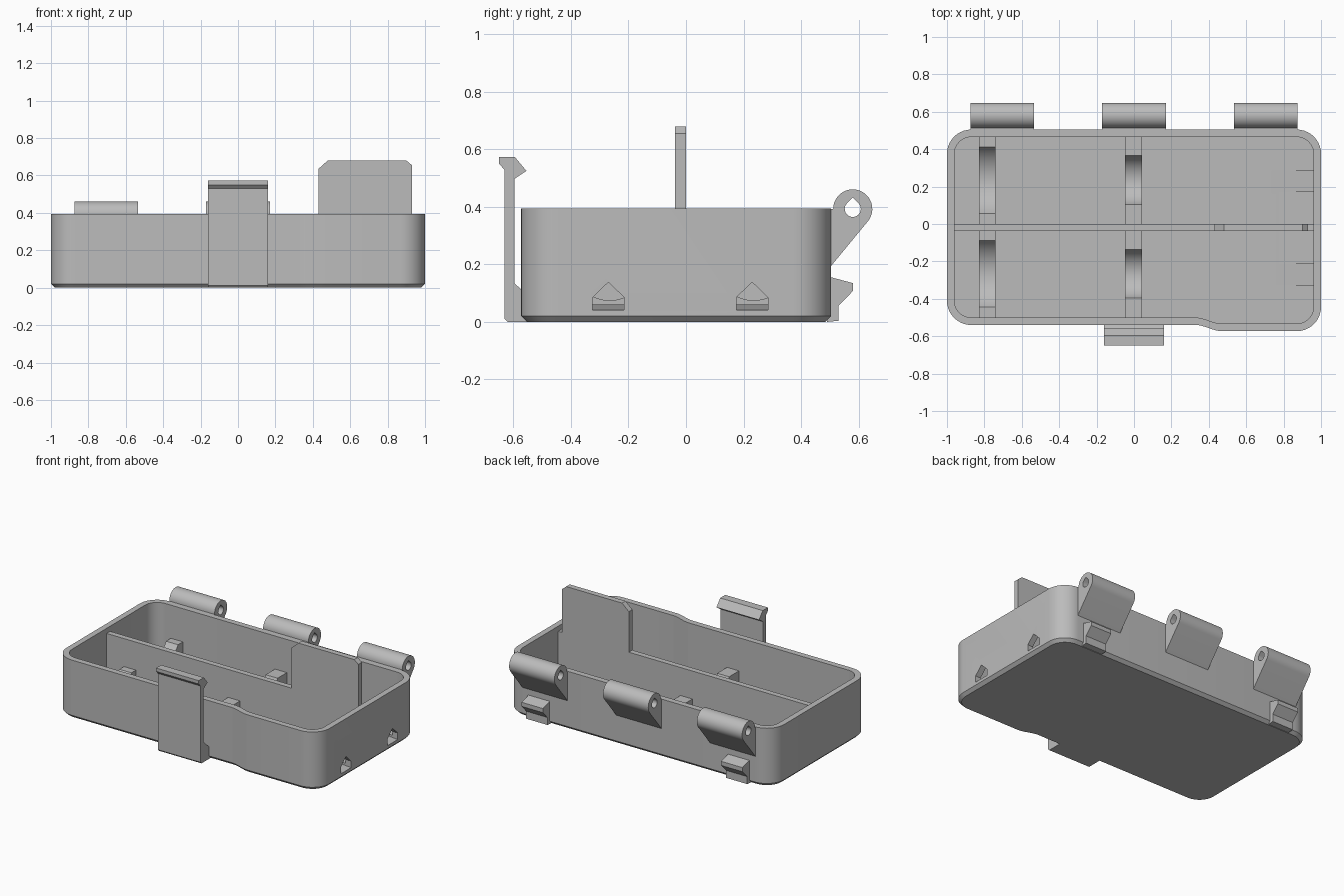
import bpy, bmesh
from math import cos, sin, pi, asin, radians

cube = bpy.data.objects.get("Cube")
if cube:
    bpy.data.objects.remove(cube, do_unlink=True)

grey = bpy.data.materials.new("plain_grey")
grey.use_nodes = True
colour = (0.5, 0.5, 0.5, 1)
grey.diffuse_color = colour
grey.node_tree.nodes["Principled BSDF"].inputs["Base Color"].default_value = colour

RIM, FLOOR, BACK, FRONT = 0.395, 0.06, 0.505, -0.54


def finish(name, bm):
    bmesh.ops.recalc_face_normals(bm, faces=bm.faces)
    mesh = bpy.data.meshes.new(name)
    bm.to_mesh(mesh)
    bm.free()
    mesh.materials.append(grey)
    obj = bpy.data.objects.new(name, mesh)
    bpy.context.collection.objects.link(obj)
    return obj


def activate(obj):
    bpy.ops.object.select_all(action='DESELECT')
    obj.select_set(True)
    bpy.context.view_layer.objects.active = obj


def smooth(obj):
    activate(obj)
    bpy.ops.object.shade_smooth_by_angle(angle=radians(25))


def loft(name, rings):
    """Skin equal rings of points and cap both ends."""
    bm = bmesh.new()
    loops = [[bm.verts.new(p) for p in ring] for ring in rings]
    n = len(loops[0])
    for a, b in zip(loops, loops[1:]):
        for i in range(n):
            j = (i + 1) % n
            bm.faces.new((a[i], a[j], b[j], b[i]))
    bm.faces.new(loops[0])
    bm.faces.new(loops[-1])
    return finish(name, bm)


def prism_x(name, profile, x0, x1):
    """Extrude a (y, z) profile along x."""
    return loft(name, [[(x, y, z) for y, z in profile] for x in (x0, x1)])


def arc(cx, cy, r, a0, a1, n):
    return [(cx + r * cos(radians(a0 + (a1 - a0) * i / n)),
             cy + r * sin(radians(a0 + (a1 - a0) * i / n))) for i in range(n + 1)]


def cut(obj, cutter):
    mod = obj.modifiers.new("cut", 'BOOLEAN')
    mod.operation, mod.solver, mod.object = 'DIFFERENCE', 'EXACT', cutter
    activate(obj)
    bpy.ops.object.modifier_apply(modifier=mod.name)
    bpy.data.objects.remove(cutter, do_unlink=True)


# Tray outline: rounded rectangle whose front steps out on one side
def outline(inset, z):
    r = 0.13
    bulge = FRONT - 0.033
    pts = arc(1 - r, BACK - r, r - inset, 0, 90, 10)
    pts += arc(r - 1, BACK - r, r - inset, 90, 180, 10)
    pts += arc(r - 1, FRONT + r, r - inset, 180, 270, 10)
    for i in range(9):
        t = i / 8
        pts.append((0.33 + 0.14 * t,
                    FRONT + inset + (bulge - FRONT) * t * t * (3 - 2 * t)))
    pts += arc(1 - r, bulge + r, r - inset, 270, 360, 10)
    return [(x, y, z) for x, y in pts]


tray = loft("tray", [outline(0.02, 0), outline(0, 0.02), outline(0, RIM),
                     outline(0.04, RIM), outline(0.04, FLOOR)])

# Peaked openings in the end wall, each with a shallow floor ramp
for yc in (-0.27, 0.23):
    def opening(x, bottom):
        return [(x, yc - 0.055, bottom), (x, yc + 0.055, bottom),
                (x, yc + 0.055, 0.085), (x, yc, 0.138), (x, yc - 0.055, 0.085)]
    cut(tray, loft("opening_cutter", [opening(0.77, FLOOR), opening(1.02, 0.039)]))
smooth(tray)

# Lengthwise divider with a tall chamfered tab
DIV = 0.36
tab = [(-0.97, 0.05), (0.97, 0.05), (0.97, DIV), (0.93, DIV), (0.93, 0.655),
       (0.9, 0.68), (0.48, 0.68), (0.43, 0.635), (0.43, DIV), (-0.97, DIV)]
loft("divider", [[(x, y, z) for x, z in tab] for y in (-0.038, 0)])

# Concave cradles in both pockets
TOP = 0.17
for label, xc, half, depth in (("end", -0.785, 0.178, 0.1), ("middle", -0.003, 0.13, 0.095)):
    r = (half ** 2 + depth ** 2) / (2 * depth)
    a = asin(half / r) * 180 / pi
    for side, y0, y1, yc in (("back", -0.01, 0.475, 0.235), ("front", -0.51, -0.03, -0.265)):
        dip = arc(yc, TOP - depth + r, r, 270 + a, 270 - a, 16)
        smooth(prism_x(f"{label}_cradle_{side}",
                       [(y0, 0.05), (y1, 0.05), (y1, TOP)] + dip + [(y0, TOP)],
                       xc - 0.045, xc + 0.045))

# Hinge knuckles with teardrop pin holes
HY, HZ = 0.58, 0.393
knuckle = arc(HY, HZ, 0.068, 180, -40, 24) + [(BACK, 0.195), (0.49, 0.195), (0.49, HZ)]
teardrop = arc(HY, HZ, 0.028, 135, 405, 18) + [(HY, HZ + 0.04)]
for label, xc in (("right", -0.705), ("middle", 0), ("left", 0.705)):
    hinge = prism_x(f"hinge_{label}", knuckle, xc - 0.17, xc + 0.17)
    cut(hinge, prism_x("pin_cutter", teardrop, xc - 0.3, xc + 0.3))
    smooth(hinge)

# Small catches low on the back
catch = [(0.49, 0), (0.53, 0.004), (0.53, 0.055), (0.58, 0.107),
         (0.58, 0.135), (BACK, 0.155), (0.49, 0.155)]
for label, xc in (("right", -0.75), ("left", 0.75)):
    prism_x(f"back_catch_{label}", catch, xc - 0.08, xc + 0.08)

# Front latch with a hooked top
latch = [(-0.52, 0), (-0.62, 0), (-0.632, 0.012), (-0.632, 0.53), (-0.65, 0.55),
         (-0.65, 0.573), (-0.595, 0.573), (-0.555, 0.525), (-0.597, 0.497),
         (-0.597, 0.135), (-0.54, 0.082), (-0.52, 0.082)]
prism_x("front_latch", latch, -0.16, 0.16)
